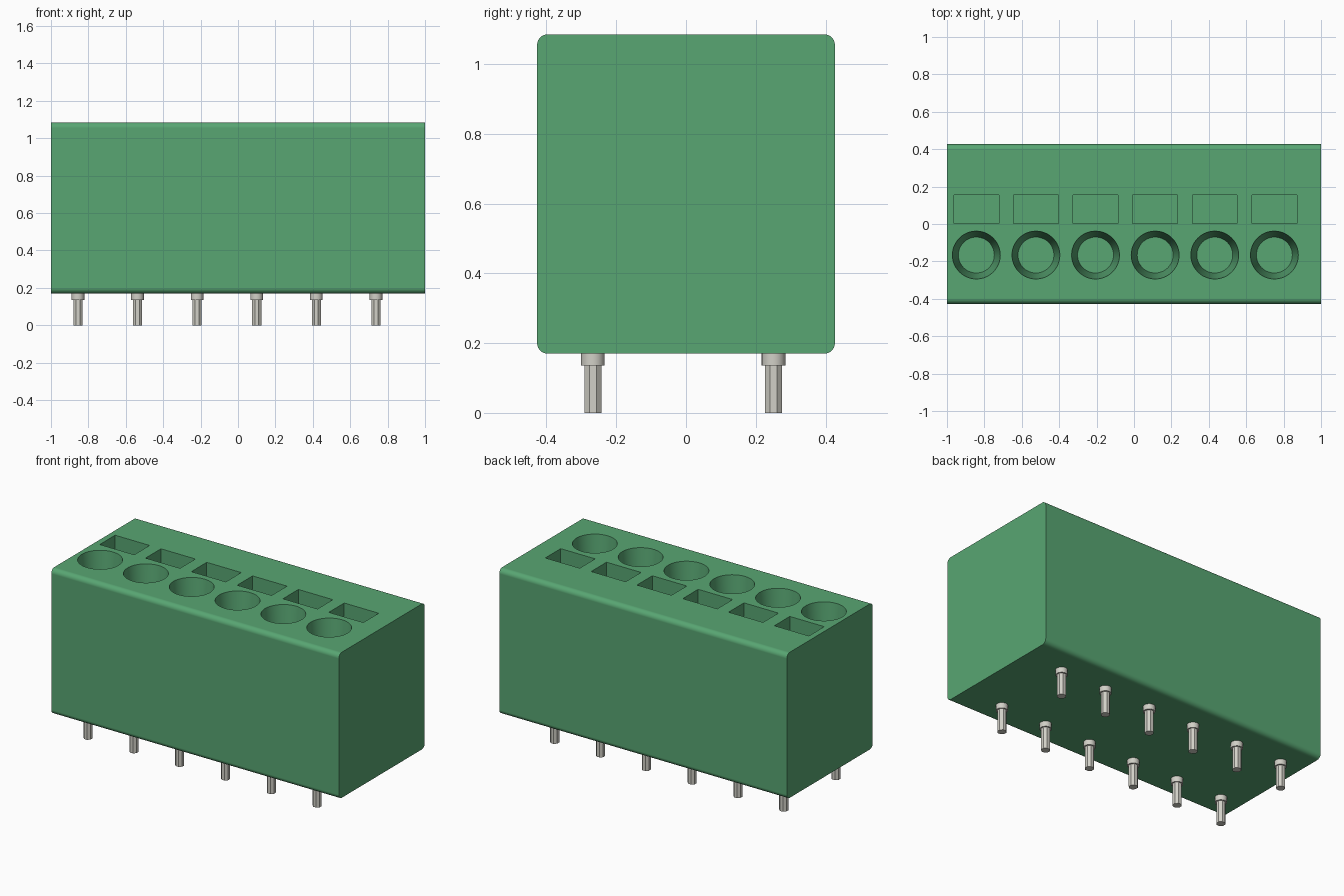
import bpy
import bmesh
import math
from mathutils import Matrix

cube = bpy.data.objects.get("Cube")
if cube:
    bpy.data.objects.remove(cube, do_unlink=True)

COUNT, PITCH = 6, 0.3187
BOTTOM, TOP, DEPTH = 0.17, 1.085, 0.854


def material(name, color, metallic=0.0):
    mat = bpy.data.materials.new(name)
    mat.use_nodes = True
    mat.diffuse_color = color
    bsdf = mat.node_tree.nodes["Principled BSDF"]
    bsdf.inputs["Base Color"].default_value = color
    bsdf.inputs["Metallic"].default_value = metallic
    return mat


green = material("green plastic", (0.098, 0.38, 0.17, 1))
grey = material("pin metal", (0.64, 0.63, 0.57, 1))


def make_object(name, bm, mat):
    mesh = bpy.data.meshes.new(name)
    bm.to_mesh(mesh)
    bm.free()
    mesh.materials.append(mat)
    obj = bpy.data.objects.new(name, mesh)
    bpy.context.collection.objects.link(obj)
    return obj


def activate(obj):
    bpy.ops.object.select_all(action='DESELECT')
    obj.select_set(True)
    bpy.context.view_layer.objects.active = obj


def add_box(bm, center, size):
    bmesh.ops.create_cube(bm, size=1, matrix=Matrix.Translation(center) @ Matrix.Diagonal((*size, 1)))


def add_round(bm, x, y, z0, z1, r0, r1, sides, turn=0.0):
    place = Matrix.Translation((x, y, (z0 + z1) / 2)) @ Matrix.Rotation(turn, 4, 'Z')
    bmesh.ops.create_cone(bm, cap_ends=True, segments=sides, radius1=r0, radius2=r1,
                          depth=z1 - z0, matrix=place)


# Housing block, rounded along its four long edges
bm = bmesh.new()
add_box(bm, (0, 0, (BOTTOM + TOP) / 2), (2, DEPTH, TOP - BOTTOM))
long_edges = [e for e in bm.edges if abs(e.verts[0].co.x - e.verts[1].co.x) > 1]
bmesh.ops.bevel(bm, geom=long_edges, offset=0.03, segments=6, profile=0.5, affect='EDGES')
housing = make_object("housing", bm, green)

# Tapered wire holes and rectangular release slots
bm = bmesh.new()
hole_depth, over = 0.35, 0.02
slope = (0.128 - 0.096) / hole_depth
for i in range(COUNT):
    x = -0.843 + i * PITCH
    add_round(bm, x, -0.166, TOP - hole_depth, TOP + over, 0.096, 0.128 + slope * over, 48)
    add_box(bm, (x, 0.078, TOP + over - 0.185), (0.24, 0.153, 0.37))
cutter = make_object("hole_cutter", bm, green)
cutter.hide_render = True

cut = housing.modifiers.new("holes", 'BOOLEAN')
cut.operation = 'DIFFERENCE'
cut.solver = 'EXACT'
cut.object = cutter
activate(housing)
bpy.ops.object.modifier_apply(modifier=cut.name)
bpy.data.objects.remove(cutter, do_unlink=True)
bpy.ops.object.shade_smooth_by_angle(angle=math.radians(35))
weighted = housing.modifiers.new("flat shading on large faces", 'WEIGHTED_NORMAL')
weighted.keep_sharp = True

# Two rows of octagonal pins with round collars
for row, y in (("front", -0.267), ("back", 0.251)):
    bm = bmesh.new()
    for i in range(COUNT):
        x = -0.856 + i * PITCH
        add_round(bm, x, y, 0, BOTTOM + 0.01, 0.0265, 0.0265, 8, math.pi / 8)
        add_round(bm, x, y, 0.136, BOTTOM + 0.01, 0.034, 0.034, 24)
    pins = make_object(row + "_pins", bm, grey)
    activate(pins)
    bpy.ops.object.shade_smooth_by_angle(angle=math.radians(35))
